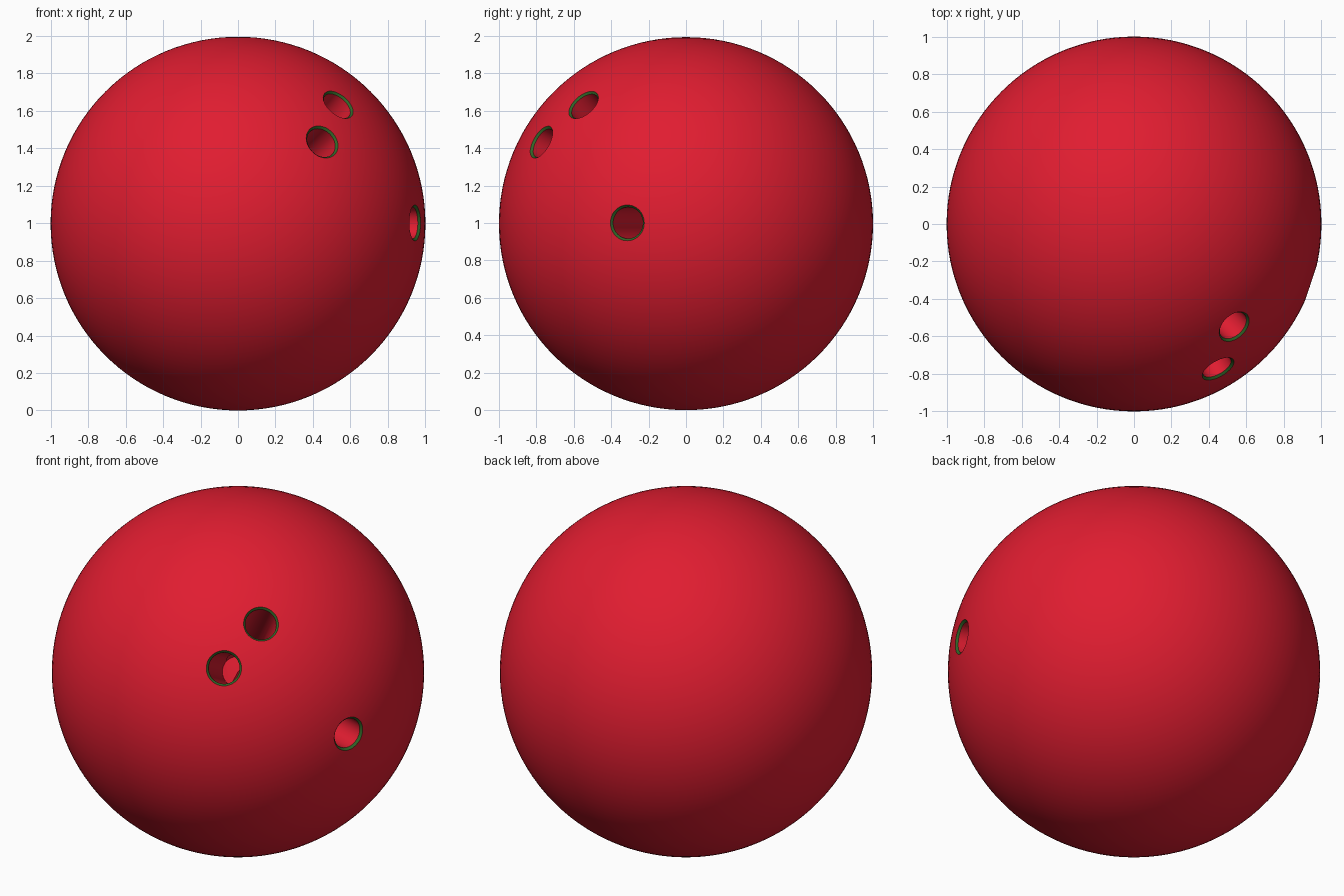
import bpy, bmesh, math
from mathutils import Vector

if "Cube" in bpy.data.objects:
    bpy.data.objects.remove(bpy.data.objects["Cube"])

CENTER = Vector((0, 0, 0.997))
SEGMENTS = 48


def make_material(name, color):
    mat = bpy.data.materials.new(name)
    mat.diffuse_color = color
    mat.use_nodes = True
    mat.node_tree.nodes["Principled BSDF"].inputs["Base Color"].default_value = mat.diffuse_color
    return mat


red = make_material("red_shell", (0.75, 0.012, 0.03, 1))
green = make_material("green_rim", (0.03, 0.13, 0.02, 1))


def add_object(name, bm):
    bmesh.ops.recalc_face_normals(bm, faces=bm.faces[:])
    mesh = bpy.data.meshes.new(name)
    bm.to_mesh(mesh)
    bm.free()
    mesh.materials.append(red)
    mesh.materials.append(green)
    obj = bpy.data.objects.new(name, mesh)
    bpy.context.collection.objects.link(obj)
    obj.location = CENTER
    return obj


def drill(name, direction):
    # Lathed drill: straight bore to the middle, flared chamfer at the surface
    profile = [(0.084, 0.0), (0.084, 0.983), (0.121, 1.021)]
    turn = Vector(direction).to_track_quat('Z', 'Y')
    bm = bmesh.new()
    rings = []
    for r, h in profile:
        ring = []
        for i in range(SEGMENTS):
            a = 2 * math.pi * i / SEGMENTS
            ring.append(bm.verts.new(turn @ Vector((r * math.cos(a), r * math.sin(a), h))))
        rings.append(ring)
    for k in range(2):
        for i in range(SEGMENTS):
            j = (i + 1) % SEGMENTS
            face = bm.faces.new((rings[k][i], rings[k][j], rings[k + 1][j], rings[k + 1][i]))
            face.material_index = k
    bm.faces.new(rings[0][::-1])
    bm.faces.new(rings[-1])
    obj = add_object(name, bm)
    obj.hide_render = True
    return obj


# Ball
bm = bmesh.new()
bmesh.ops.create_uvsphere(bm, u_segments=128, v_segments=64, radius=1.0)
for v in bm.verts:
    v.co.z *= 0.997
ball = add_object("ball", bm)

# Two finger holes and a thumb hole
holes = {
    "upper_finger_hole": (0.535, -0.548, 0.635),
    "lower_finger_hole": (0.45, -0.775, 0.437),
    "thumb_hole": (0.948, -0.315, 0.004),
}
cutters = []
for name, direction in holes.items():
    cutter = drill(name, direction)
    cutters.append(cutter)
    mod = ball.modifiers.new(name, 'BOOLEAN')
    mod.operation = 'DIFFERENCE'
    mod.solver = 'EXACT'
    mod.object = cutter

# Bake the cuts and remove the drills
bpy.context.view_layer.update()
graph = bpy.context.evaluated_depsgraph_get()
cut_mesh = bpy.data.meshes.new_from_object(ball.evaluated_get(graph))
ball.modifiers.clear()
ball.data = cut_mesh
for cutter in cutters:
    bpy.data.objects.remove(cutter)

bpy.ops.object.select_all(action='DESELECT')
ball.select_set(True)
bpy.context.view_layer.objects.active = ball
bpy.ops.object.shade_smooth_by_angle(angle=math.radians(25))
